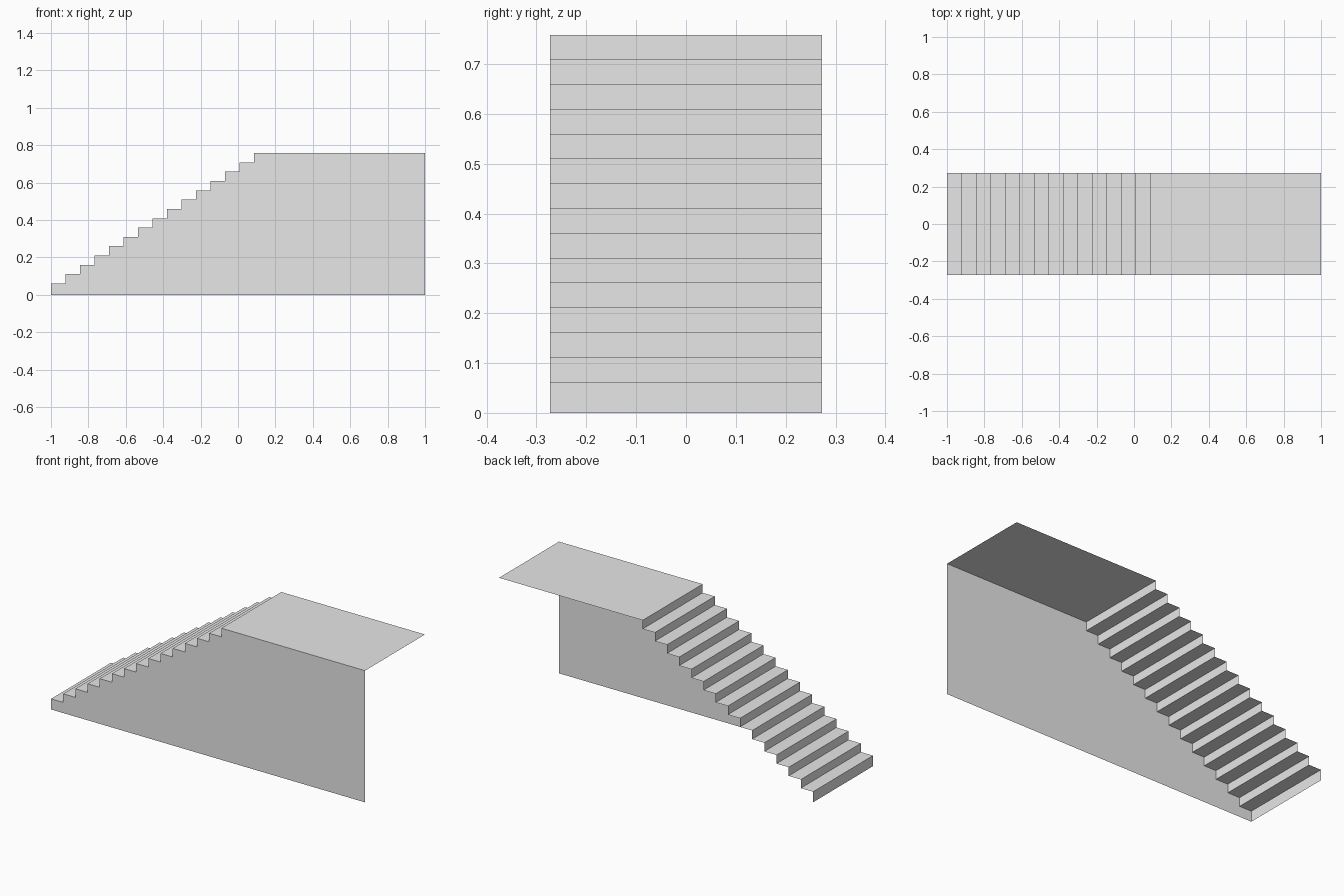
import bpy
import bmesh

STEPS = 15
RUN = 0.0775           # tread depth
RISE = 0.0498          # height of each step above the first
FIRST = 0.061          # height of the first step
HALF = 0.2725          # half width of the flight

cube = bpy.data.objects.get("Cube")
if cube:
    bpy.data.objects.remove(cube, do_unlink=True)

grey = bpy.data.materials.new("light_grey")
colour = (0.8, 0.8, 0.8, 1.0)
grey.use_nodes = True
grey.diffuse_color = colour
grey.node_tree.nodes["Principled BSDF"].inputs["Base Color"].default_value = colour


def add_object(name, bm):
    mesh = bpy.data.meshes.new(name)
    bm.to_mesh(mesh)
    bm.free()
    mesh.materials.append(grey)
    obj = bpy.data.objects.new(name, mesh)
    bpy.context.collection.objects.link(obj)
    return obj


# Stepped profile, from the foot of the flight to the end of the landing
profile = [(-1, 0)]
for i in range(STEPS):
    top = FIRST + i * RISE
    end = 1 if i == STEPS - 1 else -1 + (i + 1) * RUN
    profile += [(-1 + i * RUN, top), (end, top)]

# Treads, risers and landing: an open sheet across the width
bm = bmesh.new()
rows = [[bm.verts.new((x, y, z)) for x, z in profile] for y in (-HALF, HALF)]
front, back = rows
for i in range(len(profile) - 1):
    bm.faces.new((front[i], front[i + 1], back[i + 1], back[i]))
add_object("steps_and_landing", bm)

# Single wall closing the front; back, end and underside stay open
bm = bmesh.new()
outline = [(1, 0)] + profile[::-1]
bm.faces.new([bm.verts.new((x, -HALF, z)) for x, z in outline][::-1])
bmesh.ops.recalc_face_normals(bm, faces=bm.faces)
bm.normal_update()
for face in bm.faces:
    if face.normal.y > 0:
        face.normal_flip()
add_object("front_wall", bm)
